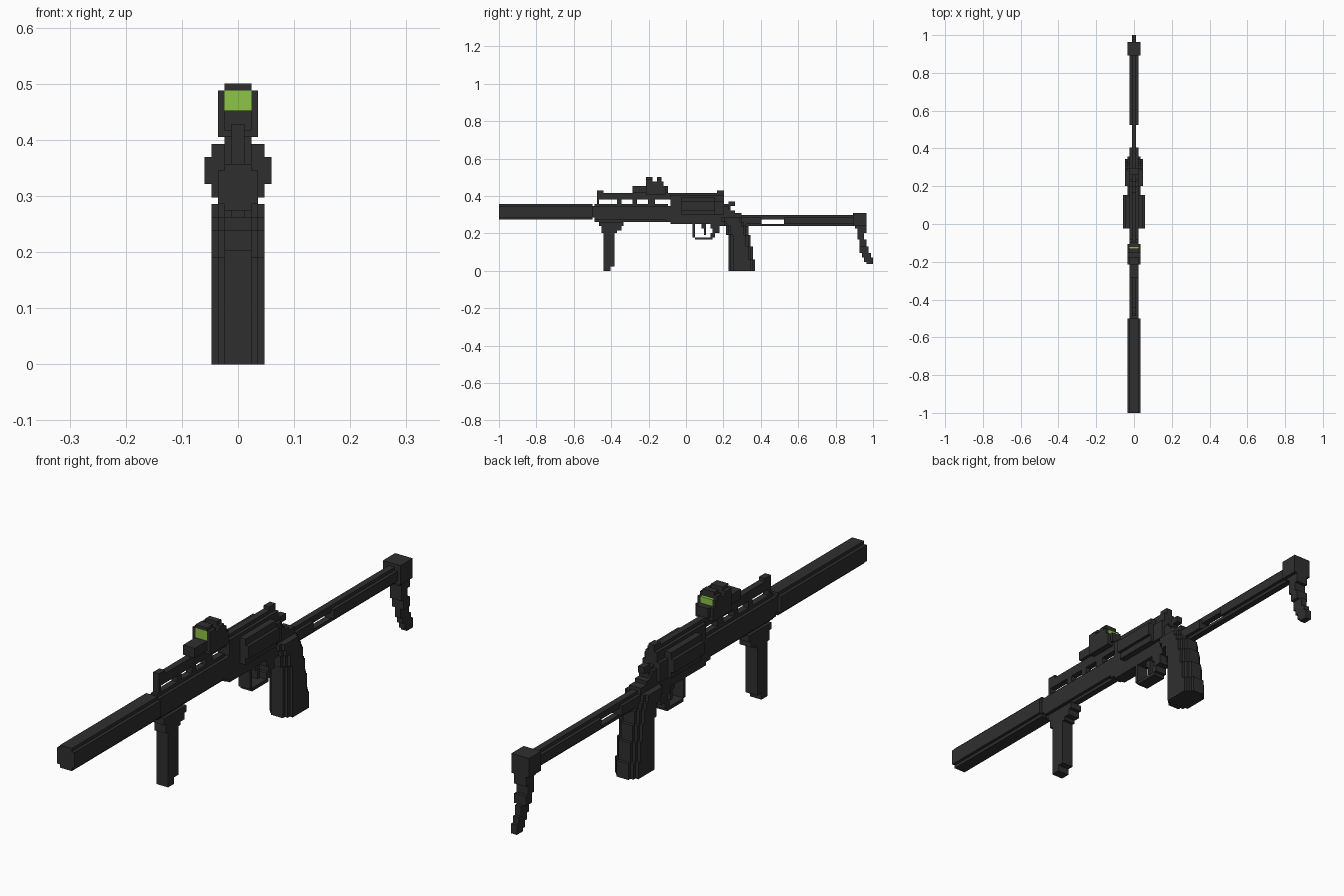
import bpy, bmesh

V = 2.0 / 168            # block size; all parts snap to this grid
cells = {}               # (i, j, k) -> (part name, material index)


def mat(name, col):
    m = bpy.data.materials.new(name)
    m.diffuse_color = (*col, 1)
    return m


MATS = [mat("dark_grey", (0.028, 0.028, 0.028)),
        mat("lens_green", (0.27, 0.56, 0.06))]


def r(a):
    return round(a / V)


def box(part, w, y0, y1, z0, z1, m=0, cut=False):
    """Fill blocks w wide each side of centre, y0..y1, z0..z1 in units."""
    for i in range(-w, w):
        for j in range(r(y0), r(y1)):
            for k in range(r(z0), r(z1)):
                if cut:
                    cells.pop((i, j, k), None)
                else:
                    cells[(i, j, k)] = (part, m)


def bevel_bar(part, w, y0, y1, z0, z1):
    """Bar with its long edges notched by one block."""
    box(part, w, y0, y1, z0 + V, z1 - V)
    box(part, w - 1, y0, y1, z0, z1)


# suppressor and its neck
bevel_bar("suppressor", 3, -1, -0.5, 0.274, 0.357)
box("barrel_neck", 2, -0.5, -0.488, 0.286, 0.345)

# handguard, with slotted rail above
bevel_bar("handguard", 2, -0.488, -0.095, 0.262, 0.357)
box("top_rail", 1, -0.476, -0.07, 0.357, 0.417)
for a, b in ((-0.464, -0.369), (-0.345, -0.286), (-0.262, -0.202), (-0.167, -0.083)):
    box("top_rail", 1, a, b, 0.357, 0.381, cut=True)
box("front_sight", 1, -0.476, -0.44, 0.417, 0.429)

# receiver frame
box("receiver", 2, -0.083, 0.202, 0.25, 0.405)
box("receiver", 1, -0.083, 0.202, 0.405, 0.417)
box("receiver", 2, -0.107, -0.07, 0.262, 0.345)
box("receiver", 1, 0.167, 0.202, 0.417, 0.429)
for y, z in ((0.226, 0.35), (0.238, 0.333), (0.262, 0.321), (0.298, 0.31)):
    box("receiver", 2, 0.155, y, 0.238, z)
box("receiver", 3, 0.155, 0.202, 0.298, 0.369)

# cylinder
box("cylinder", 4, -0.024, 0.155, 0.298, 0.393)
box("cylinder", 5, -0.024, 0.155, 0.321, 0.369)

# hammer
box("hammer", 1, 0.202, 0.238, 0.333, 0.357)
box("hammer", 1, 0.226, 0.262, 0.345, 0.369)

# trigger guard and trigger
box("trigger_guard", 2, 0.036, 0.048, 0.179, 0.25)
box("trigger_guard", 2, 0.048, 0.143, 0.167, 0.179)
box("trigger_guard", 2, 0.131, 0.155, 0.179, 0.202)
box("trigger_guard", 2, 0.143, 0.179, 0.202, 0.226)
box("trigger_guard", 2, 0.131, 0.179, 0.226, 0.25)
box("trigger", 1, 0.095, 0.107, 0.19, 0.226)
box("trigger", 1, 0.083, 0.107, 0.226, 0.25)

# pistol grip: rows of (front, back, bottom, top), rounded in plan
for f, b, z0, z1 in ((0.226, 0.369, 0, 0.06), (0.226, 0.357, 0.06, 0.131),
                     (0.226, 0.345, 0.131, 0.19), (0.214, 0.333, 0.19, 0.238),
                     (0.19, 0.321, 0.238, 0.262), (0.179, 0.31, 0.262, 0.286)):
    for n in range(3):
        box("pistol_grip", 4 - n, f + (2 - n) * V, b - (2 - n) * V, z0, z1)

# fore grip with flared mount
for a, b, z0, z1 in ((-0.464, -0.333, 0.238, 0.262), (-0.452, -0.345, 0.214, 0.238),
                     (-0.452, -0.369, 0.202, 0.214), (-0.44, -0.381, 0.024, 0.202),
                     (-0.44, -0.405, 0, 0.024)):
    box("fore_grip", 2, a, b, z0, z1)

# reflex sight: base, two hoods, a lens at each end
box("sight_base", 2, -0.286, -0.095, 0.417, 0.452)
box("sight_base", 3, -0.214, -0.107, 0.405, 0.452)
box("sight_hood", 3, -0.214, -0.119, 0.452, 0.476)
for a, b in ((-0.214, -0.179), (-0.155, -0.131)):
    box("sight_hood", 3, a, b, 0.452, 0.488)
    box("sight_hood", 2, a, b, 0.488, 0.5)
box("sight_lens", 2, -0.214, -0.202, 0.452, 0.488, 1)
box("sight_lens", 2, -0.131, -0.119, 0.452, 0.476, 1)

# stock: split rods, tube, end block
bevel_bar("stock_tube", 2, 0.524, 0.893, 0.238, 0.298)
box("stock_rods", 1, 0.298, 0.524, 0.238, 0.298)
box("stock_rods", 2, 0.298, 0.405, 0.25, 0.286)
box("stock_rods", 1, 0.405, 0.524, 0.25, 0.274, cut=True)
box("stock_end", 3, 0.893, 0.964, 0.238, 0.31)
box("stock_end", 2, 0.905, 0.964, 0.226, 0.238)

# butt plate: stepped rows sloping backwards
for a, b, z0, z1 in ((0.917, 0.964, 0.202, 0.226), (0.917, 0.952, 0.167, 0.202),
                     (0.929, 0.964, 0.131, 0.167), (0.929, 0.976, 0.095, 0.131),
                     (0.94, 0.988, 0.071, 0.095), (0.952, 1.0, 0.048, 0.071),
                     (0.964, 1.0, 0.036, 0.048)):
    box("butt_plate", 1 if z0 < 0.13 else 2, a, b, z0, z1)

# turn blocks into one mesh per part, keeping only outer faces
SIDES = {(1, 0, 0): ((1, 0, 0), (1, 1, 0), (1, 1, 1), (1, 0, 1)),
         (-1, 0, 0): ((0, 0, 0), (0, 0, 1), (0, 1, 1), (0, 1, 0)),
         (0, 1, 0): ((0, 1, 0), (0, 1, 1), (1, 1, 1), (1, 1, 0)),
         (0, -1, 0): ((0, 0, 0), (1, 0, 0), (1, 0, 1), (0, 0, 1)),
         (0, 0, 1): ((0, 0, 1), (1, 0, 1), (1, 1, 1), (0, 1, 1)),
         (0, 0, -1): ((0, 0, 0), (0, 1, 0), (1, 1, 0), (1, 0, 0))}
for part in dict.fromkeys(p for p, m in cells.values()):
    bm = bmesh.new()
    verts = {}
    index = 0
    for c, (p, m) in cells.items():
        if p != part:
            continue
        index = m
        for d, quad in SIDES.items():
            if tuple(a + b for a, b in zip(c, d)) in cells:
                continue
            loop = []
            for q in quad:
                key = tuple(a + b for a, b in zip(c, q))
                if key not in verts:
                    verts[key] = bm.verts.new([a * V for a in key])
                loop.append(verts[key])
            bm.faces.new(loop)
    bmesh.ops.dissolve_limit(bm, angle_limit=0.01, verts=bm.verts[:], edges=bm.edges[:])
    me = bpy.data.meshes.new(part)
    bm.to_mesh(me)
    bm.free()
    me.materials.append(MATS[index])
    bpy.context.collection.objects.link(bpy.data.objects.new(part, me))
